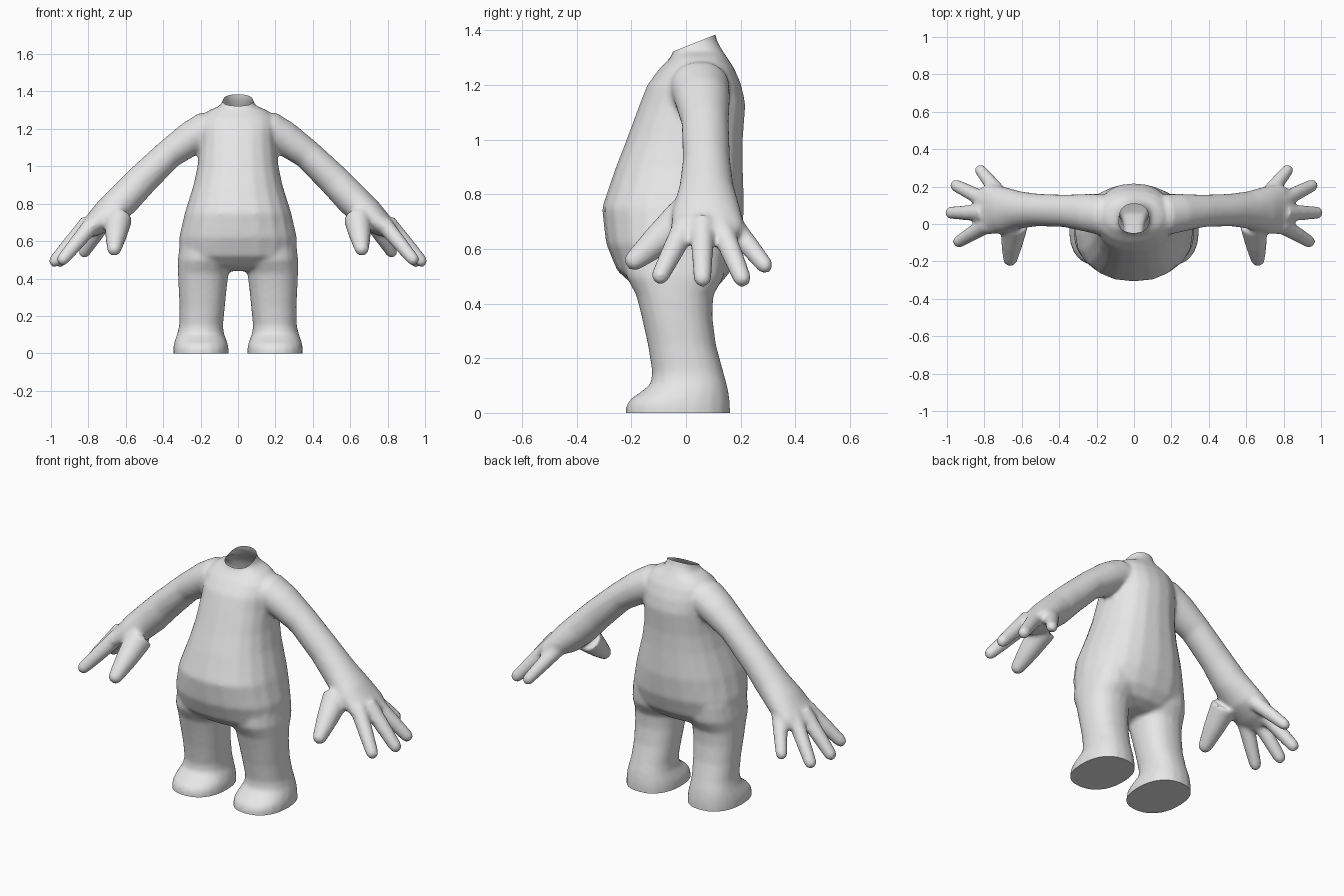
import bpy, bmesh, math
from mathutils import Vector

if "Cube" in bpy.data.objects:
    bpy.data.objects.remove(bpy.data.objects["Cube"])

SIDES = 20
bm = bmesh.new()


def loft(rings):
    """Closed skin through a list of point rings."""
    loops = [[bm.verts.new(p) for p in r] for r in rings]
    faces = [bm.faces.new(loops[0]), bm.faces.new(loops[-1])]
    for a, b in zip(loops, loops[1:]):
        for i in range(SIDES):
            j = (i + 1) % SIDES
            faces.append(bm.faces.new((a[i], a[j], b[j], b[i])))
    bmesh.ops.recalc_face_normals(bm, faces=faces)


def oval(z, x0, x1, y0, y1, power=2.3):
    """Horizontal rounded ring filling the given extents."""
    pts = []
    for i in range(SIDES):
        t = 2 * math.pi * i / SIDES
        c, s = math.cos(t), math.sin(t)
        u = math.copysign(abs(c) ** (2 / power), c)
        v = math.copysign(abs(s) ** (2 / power), s)
        pts.append(((x0 + x1) / 2 + u * (x1 - x0) / 2,
                    (y0 + y1) / 2 + v * (y1 - y0) / 2, z))
    return pts


def limb(path, side):
    """Tube through (x, y, z, thickness radius, width radius)."""
    pts = [Vector(p[:3]) for p in path]
    rings = []
    for k, p in enumerate(path):
        d = (pts[min(k + 1, len(pts) - 1)] - pts[max(k - 1, 0)]).normalized()
        n = d.cross(Vector((0, 1, 0))).normalized()
        w = n.cross(d)
        ring = []
        for i in range(SIDES):
            t = 2 * math.pi * i / SIDES
            q = pts[k] + n * math.cos(t) * p[3] + w * math.sin(t) * p[4]
            ring.append((q.x * side, q.y, q.z))
        rings.append(ring)
    loft(rings)


def finger(base, tip, r0, r1, side):
    """Tapered digit with a rounded end."""
    a, b = Vector(base), Vector(tip)
    d = (b - a).normalized()
    path = [(*a, r0, r0), (*a.lerp(b, 0.5), (r0 + r1) / 2, (r0 + r1) / 2)]
    for back, k in ((r1, 1), (r1 * 0.4, 0.85), (0, 0.4)):
        path.append((*(b - d * back), r1 * k, r1 * k))
    limb(path, side)


# torso and neck: z, half width, front y, back y
torso = [(0.44, 0.12, -0.12, 0.06), (0.465, 0.24, -0.19, 0.12),
         (0.52, 0.315, -0.252, 0.165), (0.62, 0.315, -0.293, 0.20),
         (0.75, 0.285, -0.308, 0.213), (0.90, 0.238, -0.257, 0.208),
         (1.00, 0.217, -0.218, 0.208), (1.13, 0.205, -0.170, 0.218),
         (1.20, 0.205, -0.142, 0.203), (1.26, 0.195, -0.098, 0.178),
         (1.30, 0.155, -0.058, 0.152), (1.325, 0.095, -0.045, 0.135),
         (1.36, 0.078, -0.050, 0.115), (1.46, 0.082, -0.060, 0.090)]
loft([oval(z, -w, w, f, b) for z, w, f, b in torso])

# leg and foot: z, inner x, outer x, front y, back y
leg = [(-0.05, 0.05, 0.347, -0.222, 0.162), (0.025, 0.05, 0.347, -0.22, 0.162),
       (0.05, 0.054, 0.343, -0.205, 0.16), (0.075, 0.063, 0.336, -0.168, 0.156),
       (0.105, 0.075, 0.325, -0.13, 0.15), (0.15, 0.08, 0.314, -0.124, 0.137),
       (0.25, 0.07, 0.313, -0.14, 0.11), (0.35, 0.06, 0.318, -0.162, 0.097),
       (0.43, 0.05, 0.321, -0.182, 0.10), (0.50, 0.02, 0.322, -0.22, 0.14),
       (0.60, 0.01, 0.31, -0.22, 0.15)]
# arm and palm
arm = [(0.08, 0.04, 1.22, 0.07, 0.09), (0.17, 0.05, 1.195, 0.098, 0.11),
       (0.25, 0.06, 1.15, 0.092, 0.102), (0.37, 0.07, 1.065, 0.08, 0.087),
       (0.515, 0.075, 0.925, 0.086, 0.087), (0.61, 0.075, 0.825, 0.09, 0.10),
       (0.70, 0.075, 0.74, 0.085, 0.125), (0.78, 0.078, 0.68, 0.06, 0.135),
       (0.84, 0.075, 0.64, 0.035, 0.105)]
digits = [((0.64, 0.00, 0.72), (0.665, -0.215, 0.535), 0.075, 0.040),
          ((0.78, 0.00, 0.69), (0.955, -0.105, 0.48), 0.046, 0.034),
          ((0.80, 0.06, 0.70), (1.00, 0.06, 0.47), 0.046, 0.034),
          ((0.78, 0.12, 0.70), (0.97, 0.215, 0.47), 0.044, 0.034),
          ((0.71, 0.15, 0.71), (0.835, 0.305, 0.52), 0.044, 0.032)]
for side in (1, -1):
    loft([oval(z, *sorted((side * a, side * b)), f, k) for z, a, b, f, k in leg])
    limb(arm, side)
    for d in digits:
        finger(*d, side)

mesh = bpy.data.meshes.new("body")
bm.to_mesh(mesh)
bm.free()
body = bpy.data.objects.new("body", mesh)
bpy.context.collection.objects.link(body)

# fuse all parts into one soft skin
rm = body.modifiers.new("fuse", 'REMESH')
rm.mode = 'VOXEL'
rm.voxel_size = 0.011
sm = body.modifiers.new("soften", 'SMOOTH')
sm.factor = 0.5
sm.iterations = 9
bpy.context.view_layer.update()
skin = bpy.data.meshes.new_from_object(
    body.evaluated_get(bpy.context.evaluated_depsgraph_get()))
body.modifiers.clear()
body.data = skin


def cut(b, point, normal):
    geom = b.verts[:] + b.edges[:] + b.faces[:]
    res = bmesh.ops.bisect_plane(b, geom=geom, plane_co=point, plane_no=normal,
                                 clear_outer=True)
    return [e for e in res["geom_cut"] if isinstance(e, bmesh.types.BMEdge)]


# flat soles and slanted open neck
b = bmesh.new()
b.from_mesh(skin)
sole = cut(b, (0, 0, 0), (0, 0, -1))
bmesh.ops.holes_fill(b, edges=sole, sides=0)
cut(b, (0, -0.05, 1.322), (0, -0.37, 0.93))
bmesh.ops.recalc_face_normals(b, faces=[f for f in b.faces if len(f.verts) > 6])
b.to_mesh(skin)
b.free()

grey = bpy.data.materials.new("plain grey")
grey.diffuse_color = (0.8, 0.8, 0.8, 1)
grey.use_nodes = True
grey.node_tree.nodes["Principled BSDF"].inputs["Base Color"].default_value = grey.diffuse_color
skin.materials.clear()
skin.materials.append(grey)

bpy.context.view_layer.objects.active = body
body.select_set(True)
bpy.ops.object.shade_smooth_by_angle(angle=math.radians(50))
